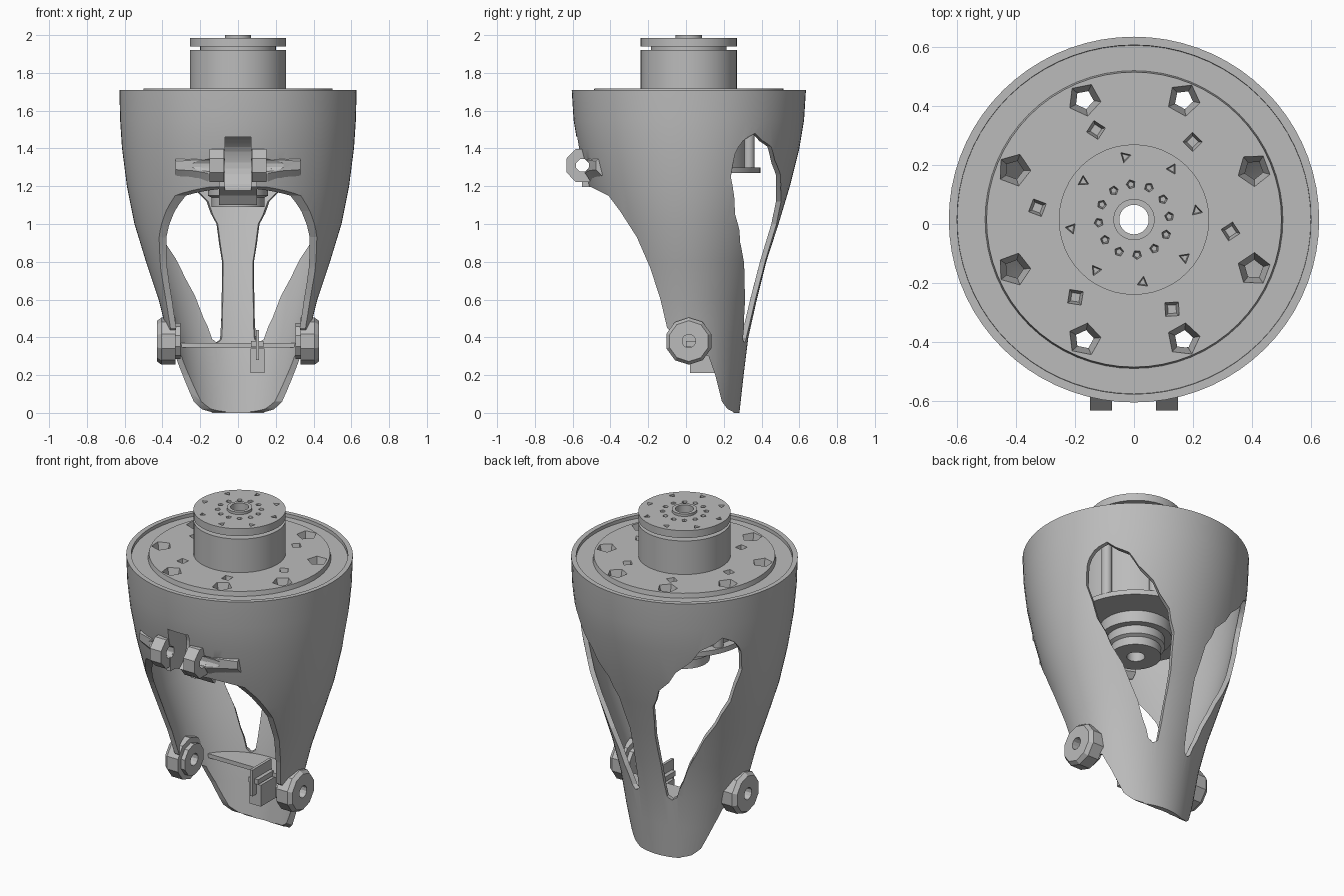
import bpy, bmesh, math
from mathutils import Matrix, Vector

cube = bpy.data.objects.get("Cube")
if cube:
    bpy.data.objects.remove(cube)

grey = bpy.data.materials.new("plain grey")
grey.use_nodes = True
grey.diffuse_color = (0.5, 0.5, 0.5, 1)
grey.node_tree.nodes["Principled BSDF"].inputs["Base Color"].default_value = (0.5, 0.5, 0.5, 1)

CY = 0.015                       # main axis offset in y
WALL = 0.028
# shell sections: height, half width in x, half depth in y
SECTIONS = [(0, .29, .268), (.2, .335, .29), (.4, .37, .315), (.6, .42, .36), (.8, .487, .41),
            (1, .548, .475), (1.2, .588, .535), (1.4, .614, .585), (1.55, .624, .61), (1.71, .628, .62)]


def finish(name, bm, smooth=35):
    bmesh.ops.recalc_face_normals(bm, faces=bm.faces)
    mesh = bpy.data.meshes.new(name)
    bm.to_mesh(mesh)
    bm.free()
    mesh.materials.append(grey)
    ob = bpy.data.objects.new(name, mesh)
    bpy.context.collection.objects.link(ob)
    if smooth:
        shade(ob, smooth)
    return ob


def shade(ob, angle=35):
    bpy.ops.object.select_all(action='DESELECT')
    ob.select_set(True)
    bpy.context.view_layer.objects.active = ob
    bpy.ops.object.shade_smooth_by_angle(angle=math.radians(angle))


def boolean(ob, tools, operation='DIFFERENCE', angle=35):
    for tool in tools:
        mod = ob.modifiers.new("cut", 'BOOLEAN')
        mod.operation, mod.object, mod.solver = operation, tool, 'EXACT'
        bpy.context.view_layer.objects.active = ob
        bpy.ops.object.modifier_apply(modifier=mod.name)
        bpy.data.objects.remove(tool)
    shade(ob, angle)


def loft(bm, rings, closed=False):
    """Skin a list of point rings; cap the ends unless the rings form a loop."""
    rows = [[bm.verts.new(p) for p in ring] for ring in rings]
    pairs = list(zip(rows, rows[1:])) + ([(rows[-1], rows[0])] if closed else [])
    for a, b in pairs:
        for i in range(len(a)):
            j = (i + 1) % len(a)
            bm.faces.new((a[i], a[j], b[j], b[i]))
    if not closed:
        bm.faces.new(rows[0])
        bm.faces.new(rows[-1])


def ellipse(z, rx, ry, n, cy=CY):
    return [(rx * math.cos(t), cy + ry * math.sin(t), z)
            for t in (2 * math.pi * i / n for i in range(n))]


def lathe(name, profile, n=48):
    bm = bmesh.new()
    loft(bm, [ellipse(z, r, r, n) for r, z in profile], closed=True)
    return finish(name, bm)


def x_rings(name, rings, n, mirror=False):
    """Loft along x; each ring is x, y, z, y radius, z radius."""
    bm = bmesh.new()
    for s in ((1, -1) if mirror else (1,)):
        loft(bm, [[(s * x, y + ry * math.cos(2 * math.pi * (i + .5) / n),
                    z + rz * math.sin(2 * math.pi * (i + .5) / n)) for i in range(n)]
                  for x, y, z, ry, rz in rings])
    return finish(name, bm, 0)


def box(name, lo, hi):
    bm = bmesh.new()
    bmesh.ops.create_cube(bm, size=1)
    lo, hi = Vector(lo), Vector(hi)
    for v in bm.verts:
        v.co = Vector([c * d for c, d in zip(v.co, hi - lo)]) + (lo + hi) / 2
    return finish(name, bm, 0)


def section(z):
    for (z0, a0, b0), (z1, a1, b1) in zip(SECTIONS, SECTIONS[1:]):
        if z <= z1:
            t = (z - z0) / (z1 - z0)
            return a0 + (a1 - a0) * t, b0 + (b1 - b0) * t


def pits(count, ring, first, z_top, depth, r_top, r_bottom, sides):
    """A ring of tapered holes as one cutter."""
    bm = bmesh.new()
    for i in range(count):
        a = math.radians(first + 360 * i / count)
        place = Matrix.Translation((ring * math.cos(a), CY + ring * math.sin(a), z_top - depth / 2))
        bmesh.ops.create_cone(bm, cap_ends=True, segments=sides, radius1=r_bottom, radius2=r_top,
                              depth=depth, matrix=place @ Matrix.Rotation(a * 1.7, 4, 'Z'))
    return finish("pit_cutter", bm, 0)


# front opening, cut along x by a side profile
FRONT = [(-.9, 1.2), (-.5, 1.195), (-.41, 1.15), (-.35, 1.07), (-.26, .93), (-.19, .77), (-.135, .6),
         (-.1, .45), (0, .36), (.12, .3), (.155, .2), (.19, .06), (.22, .02), (.25, .005), (.26, -.1), (-.9, -.1)]


def front_cutter():
    bm = bmesh.new()
    loft(bm, [[(x, y, z) for y, z in FRONT] for x in (-1, 1)])
    return finish("front_cutter", bm, 0)


# rear windows as angle and height
WINDOW = [(36, 1.48), (29, 1.44), (25, 1.37), (24, 1.25), (30, 1.05), (38, .9), (50, .7), (60, .5),
          (66, .39), (70, .37), (75, .39), (78, .6), (80, .8), (78, 1), (73, 1.12), (62, 1.26), (48, 1.41)]


def window_cutter(side):
    bm = bmesh.new()
    rings = []
    for scale in (.75, 1.25):
        ring = []
        for deg, z in WINDOW:
            rx, ry = section(z)
            t = math.radians(deg)
            ring.append((side * scale * rx * math.cos(t), CY + scale * ry * math.sin(t), z))
        rings.append(ring)
    loft(bm, rings)
    return finish("window_cutter", bm, 0)


# tapered shell with hinge pocket
bm = bmesh.new()
outer = [ellipse(z, a, b, 72) for z, a, b in SECTIONS]
inner = [ellipse(z, a - WALL, b - WALL, 72) for z, a, b in reversed(SECTIONS)]
loft(bm, outer + inner, closed=True)
shell = finish("shell", bm)
boolean(shell, [box("pocket_block", (-.1, -.55, 1.1), (.1, -.36, 1.5))], 'UNION')
boolean(shell, [front_cutter(), window_cutter(1), window_cutter(-1)])
HINGE = (-.548, 1.31)
wing = [(.08, -.475, 1.305, .06, .095), (.16, -.478, 1.305, .06, .095),
        (.23, -.462, 1.31, .06, .075), (.33, -.425, 1.31, .055, .058)]
wings = x_rings("hinge_wings", wing, 8, mirror=True)


def axle(radius, x0, x1, y, z, n=12):
    return x_rings("axle_cutter", [(x, y, z, radius, radius) for x in (x0, x1)], n)


boolean(shell, [axle(.155, -.07, .07, *HINGE, 32), axle(.036, -.7, .7, *HINGE)])
boolean(wings, [axle(.036, -.7, .7, *HINGE)], angle=20)

# upper hinge lugs
lugs = x_rings("upper_lugs", [(x, *HINGE, .092, .095) for x in (.075, .15)], 8, mirror=True)
boolean(lugs, [axle(.036, -.7, .7, *HINGE, 8)], angle=20)

# lower pivot lugs
PIVOT = (.015, .38)
lower = x_rings("lower_lugs", [(.305, *PIVOT, .095, .095), (.33, *PIVOT, .095, .095),
                               (.332, *PIVOT, .125, .125), (.405, *PIVOT, .125, .125),
                               (.428, *PIVOT, .108, .108)], 10, mirror=True)
boolean(lower, [axle(.036, -.7, .7, *PIVOT)], angle=20)
boolean(shell, [axle(.036, -.7, .7, *PIVOT)])

# inner shelf, trimmed to the back
bm = bmesh.new()
loft(bm, [ellipse(z, .345, .295, 72) for z in (.345, .37)])
shelf = finish("inner_shelf", bm)
boolean(shelf, [box("shelf_trim", (-1, -1, 0), (1, .14, 1))])

# small stop bracket
box("bracket_plate", (.095, -.02, .28), (.112, .16, .44))
box("bracket_foot", (.065, .02, .21), (.14, .16, .34))
box("bracket_bar", (.07, .0, .35), (.135, .15, .38))

# mounting plate with raised disc
plate = lathe("mounting_plate", [(.24, 1.63), (.605, 1.63), (.605, 1.69), (.505, 1.69), (.5, 1.718), (.24, 1.718)], 64)
boolean(plate, [pits(8, .44, 22.5, 1.73, .13, .06, .024, 5),
                pits(6, .33, -7, 1.73, .06, .036, .02, 4)])

# actuator: drum, cap and stepped hub around a through bore
drum = lathe("actuator", [
    (.05, 1.09), (.14, 1.09), (.14, 1.14), (.16, 1.15), (.16, 1.2), (.2, 1.2), (.2, 1.27), (.38, 1.27),
    (.38, 1.3), (.33, 1.3), (.33, 1.64), (.255, 1.64), (.255, 1.922), (.2, 1.922), (.2, 1.94),
    (.255, 1.94), (.255, 1.985), (.07, 1.985), (.07, 2), (.05, 2)])
boolean(drum, [pits(8, .215, 8, 1.99, .035, .022, .014, 3),
               pits(12, .12, 5, 1.99, .035, .017, .01, 5)])

# flange posts
for i in range(8):
    a = math.radians(22.5 + 45 * i)
    bm = bmesh.new()
    bmesh.ops.create_cone(bm, cap_ends=True, segments=12, radius1=.03, radius2=.03, depth=.36,
                          matrix=Matrix.Translation((.345 * math.cos(a), CY + .345 * math.sin(a), 1.47)))
    finish("flange_post", bm)
